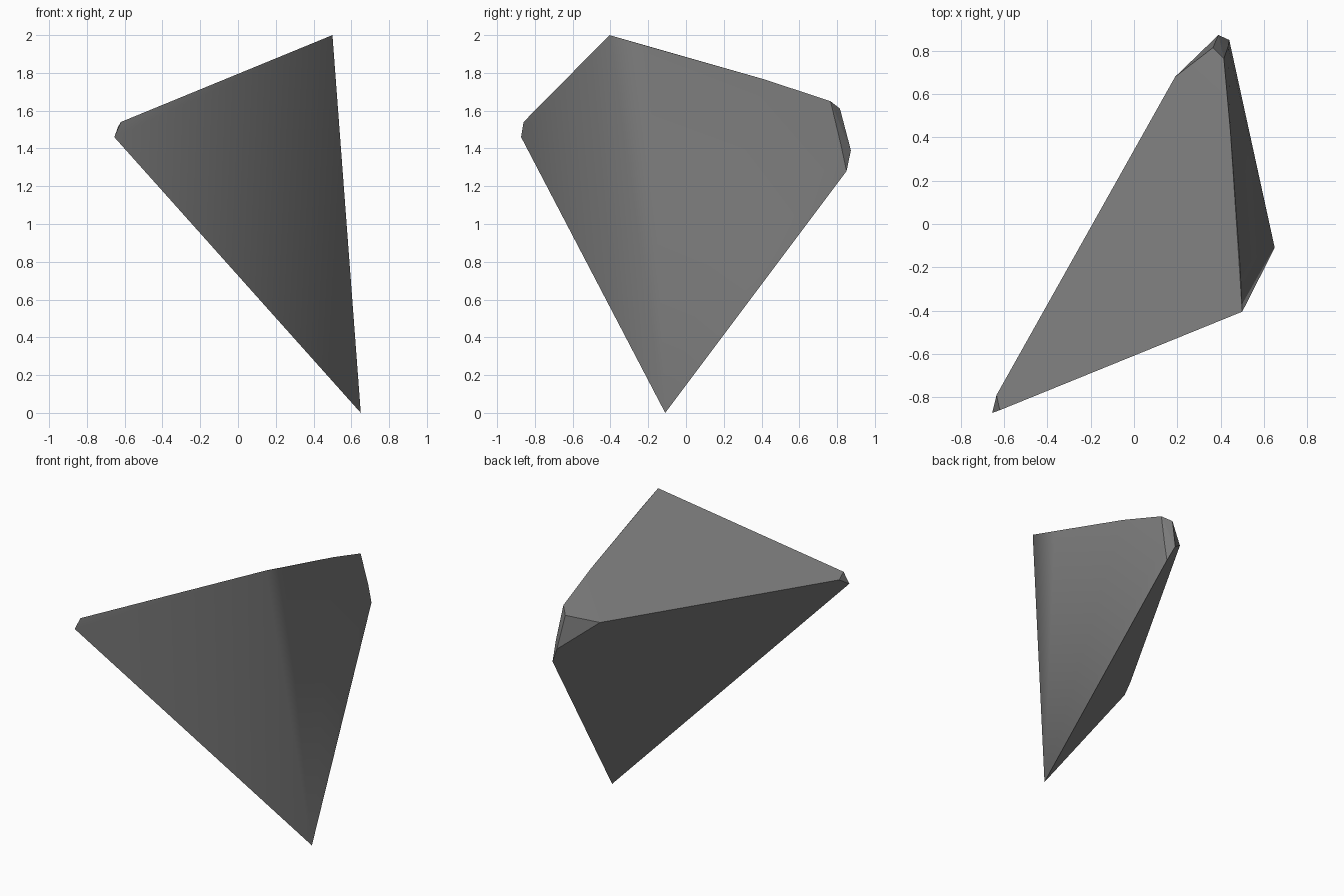
import bpy, bmesh
from mathutils import Vector

if "Cube" in bpy.data.objects:
    bpy.data.objects.remove(bpy.data.objects["Cube"])

# Stone colour
mat = bpy.data.materials.new("stone grey")
mat.diffuse_color = (0.2, 0.2, 0.2, 1)
mat.use_nodes = True
mat.node_tree.nodes["Principled BSDF"].inputs["Base Color"].default_value = mat.diffuse_color

# Corner points of the chipped stone shard
corners = [
    (0.50, -0.405, 2.00),                           # peak
    (-0.62, -0.86, 1.54), (-0.655, -0.873, 1.46),   # left tip
    (-0.635, -0.79, 1.514),
    (0.65, -0.11, 0.0),                             # foot
    (0.19, 0.68, 1.556),                            # chipped back end
    (0.365, 0.815, 1.611), (0.415, 0.765, 1.65),
    (0.435, 0.82, 1.42), (0.44, 0.85, 1.28), (0.39, 0.873, 1.39),
    (0.49, -0.20, 1.94), (0.446, 0.42, 1.764),      # right rim
]

bm = bmesh.new()
for c in corners:
    bm.verts.new(c)
res = bmesh.ops.convex_hull(bm, input=bm.verts[:])
loose = [v for v in bm.verts if not v.link_faces]
bmesh.ops.delete(bm, geom=loose, context='VERTS')
bmesh.ops.recalc_face_normals(bm, faces=bm.faces[:])

# The front and right sides blend smoothly; every other edge stays crisp
outward = Vector((0.8, -0.6, 0))
for f in bm.faces:
    f.smooth = True
    f.normal_update()
for e in bm.edges:
    blended = all(f.normal.dot(outward) > 0.5 for f in e.link_faces)
    e.smooth = blended or e.calc_face_angle(0) < 0.09

mesh = bpy.data.meshes.new("stone_shard")
bm.to_mesh(mesh)
bm.free()
mesh.materials.append(mat)
shard = bpy.data.objects.new("stone_shard", mesh)
bpy.context.collection.objects.link(shard)
